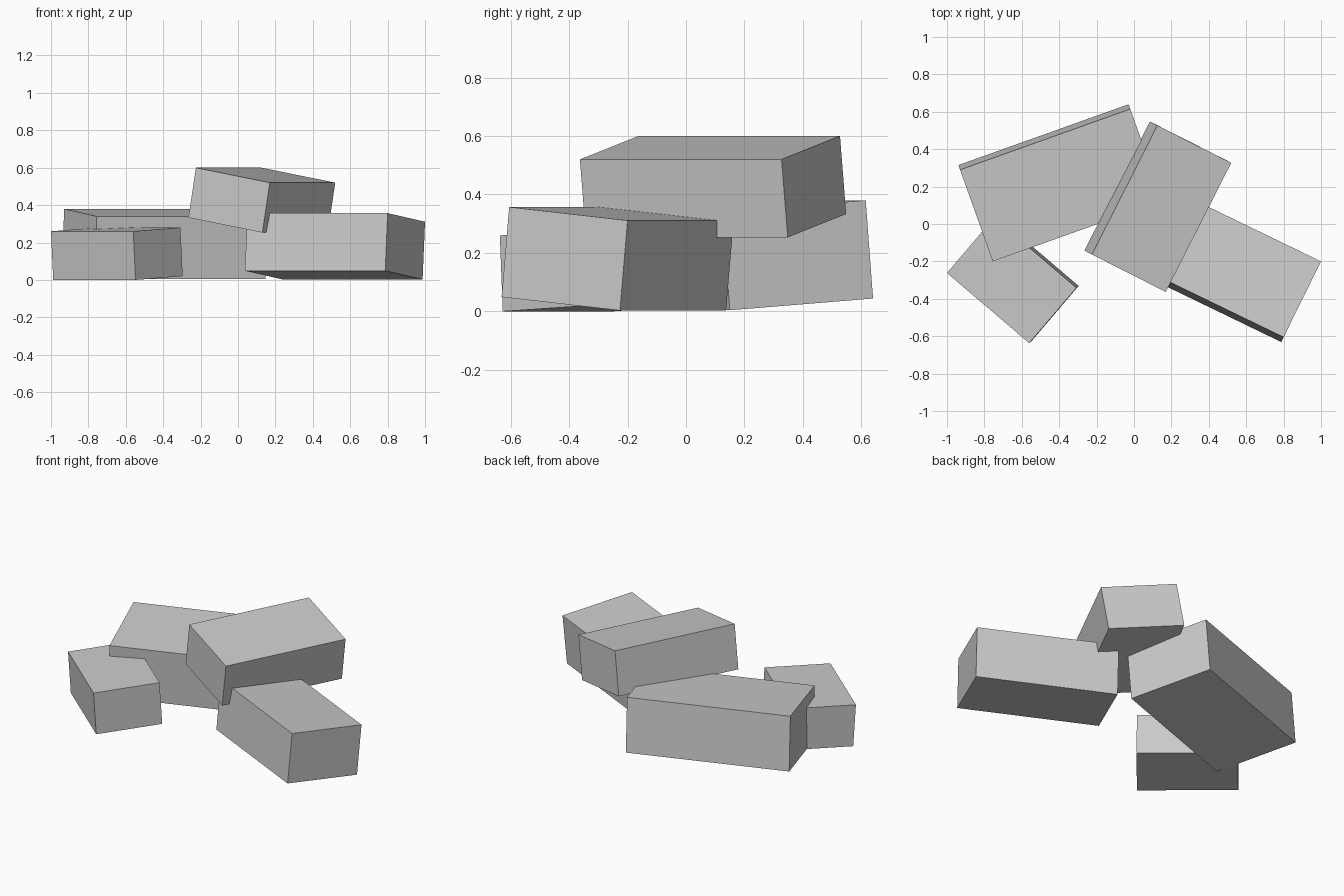
import bpy
import bmesh
from mathutils import Matrix, Vector

default = bpy.data.objects.get("Cube")
if default:
    bpy.data.objects.remove(default, do_unlink=True)

stone = bpy.data.materials.new("stone_grey")
stone.use_nodes = True
grey = (0.6, 0.6, 0.6, 1)
stone.diffuse_color = grey
stone.node_tree.nodes["Principled BSDF"].inputs["Base Color"].default_value = grey


def block(name, corner, length, width, down):
    """Tilted block spanned by three edges from its front top corner."""
    edges = [Vector(e) for e in (length, width, down)]
    centre = Vector(corner) + sum(edges, Vector()) / 2
    frame = Matrix(edges).transposed().to_4x4()
    bm = bmesh.new()
    bmesh.ops.create_cube(bm, size=1, matrix=frame)
    bmesh.ops.recalc_face_normals(bm, faces=bm.faces)
    mesh = bpy.data.meshes.new(name)
    bm.to_mesh(mesh)
    bm.free()
    mesh.materials.append(stone)
    obj = bpy.data.objects.new(name, mesh)
    obj.location = centre
    bpy.context.collection.objects.link(obj)


# Three blocks lying on the ground
block("right_block", (0.80, -0.605, 0.357),
      (-0.75, 0.363, 0), (0.20, 0.405, -0.046), (-0.013, -0.026, -0.308))
block("back_block", (-0.755, -0.20, 0.34),
      (0.91, 0.325, 0), (-0.175, 0.49, 0.04), (-0.009, 0.025, -0.336))
block("small_block", (-0.56, -0.637, 0.26),
      (-0.44, 0.375, 0), (0.252, 0.296, 0.02), (0.012, 0.01, -0.26))

# Block leaning on top of the others
block("top_block", (-0.225, -0.163, 0.60),
      (0.35, 0.69, 0), (0.395, -0.20, -0.08), (-0.04, 0.021, -0.267))
